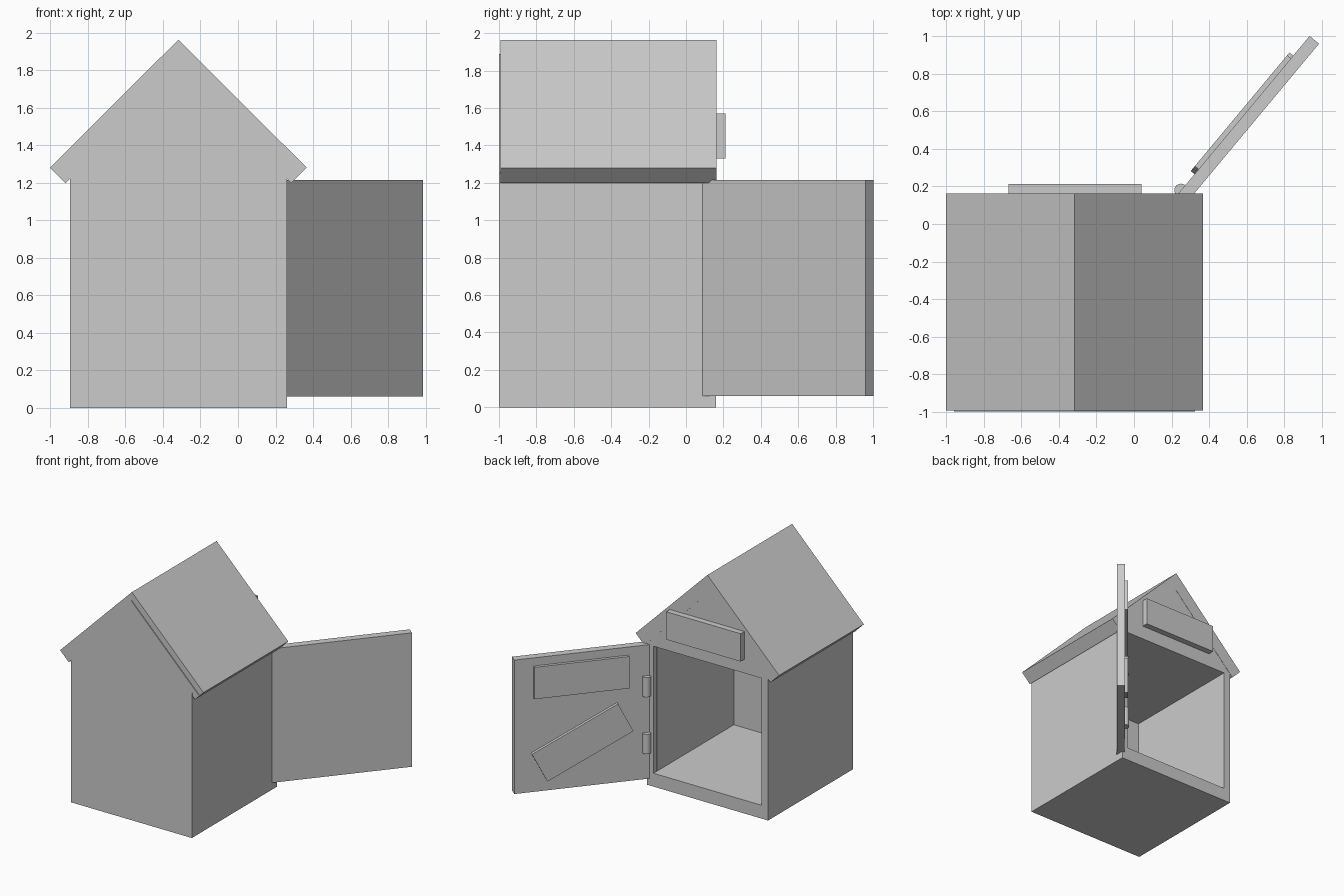
import bpy, bmesh, math
from mathutils import Matrix

if "Cube" in bpy.data.objects:
    bpy.data.objects.remove(bpy.data.objects["Cube"])

CX = -0.3175                      # centre line of the house
HINGE = (0.197, 0.115, 0)         # inner lower corner of the opened door
DOOR = Matrix.Translation(HINGE) @ Matrix.Rotation(math.radians(50.2), 4, 'Z')


def finish(name, bm):
    bmesh.ops.recalc_face_normals(bm, faces=bm.faces)
    mesh = bpy.data.meshes.new(name)
    bm.to_mesh(mesh)
    bm.free()
    ob = bpy.data.objects.new(name, mesh)
    bpy.context.collection.objects.link(ob)
    return ob


def box(name, lo, hi, matrix=Matrix()):
    bm = bmesh.new()
    size = [b - a for a, b in zip(lo, hi)]
    mid = [(a + b) / 2 for a, b in zip(lo, hi)]
    bmesh.ops.create_cube(bm, size=1, matrix=matrix @ Matrix.Translation(mid) @ Matrix.Diagonal((*size, 1)))
    return finish(name, bm)


def mirrored_prism(name, peaks, right, y0, y1):
    """Extrude along y a profile symmetric about the centre line.
    peaks: heights on the centre line (start, optional end); right: (offset, z)."""
    pts = [(0, peaks[0])] + right
    if len(peaks) > 1:
        pts.append((0, peaks[1]))
    pts += [(-x, z) for x, z in reversed(right)]
    bm = bmesh.new()
    face = bm.faces.new([bm.verts.new((CX + x, y0, z)) for x, z in pts])
    ext = bmesh.ops.extrude_face_region(bm, geom=[face])
    bmesh.ops.translate(bm, vec=(0, y1 - y0, 0),
                        verts=[v for v in ext['geom'] if isinstance(v, bmesh.types.BMVert)])
    return finish(name, bm)


# Walls with gables, hollowed out from the back
walls = mirrored_prism("walls", [1.89], [(0.642, 1.25), (0.5775, 1.25), (0.5775, 0)], -1.0, 0.16)
cutter = box("room_cutter", (-0.833, -0.935, 0.115), (0.198, 0.4, 1.21))
cutter.hide_render = True
cutter.hide_set(True)
cut = walls.modifiers.new("room", 'BOOLEAN')
cut.operation = 'DIFFERENCE'
cut.solver = 'EXACT'
cut.object = cutter

# Pitched roof slabs
mirrored_prism("roof", [1.963, 1.80], [(0.684, 1.28), (0.602, 1.198)], -0.993, 0.162)

# Board on the back gable
box("gable_board", (-0.67, 0.155, 1.33), (0.04, 0.212, 1.57))

# Open door with a level and a slanted board on its inner face
box("door", (0, -0.065, 0.06), (1.155, 0, 1.215), DOOR)
box("door_top_board", (0.23, -0.01, 0.87), (1.0, 0.026, 1.145), DOOR)
slant = DOOR @ Matrix.Translation((0.6075, 0, 0.4475)) @ Matrix.Rotation(math.radians(26.7), 4, 'Y')
box("door_slanted_board", (-0.39, -0.01, -0.14), (0.39, 0.026, 0.14), slant)

# Hinge barrels
for i, z in enumerate((0.375, 0.865)):
    bm = bmesh.new()
    bmesh.ops.create_cone(bm, cap_ends=True, segments=24, radius1=0.035, radius2=0.035, depth=0.17,
                          matrix=Matrix.Translation((0.25, 0.18, z)))
    hinge = finish(f"hinge_{i + 1}", bm)
    bpy.ops.object.select_all(action='DESELECT')
    hinge.select_set(True)
    bpy.context.view_layer.objects.active = hinge
    bpy.ops.object.shade_smooth_by_angle()
